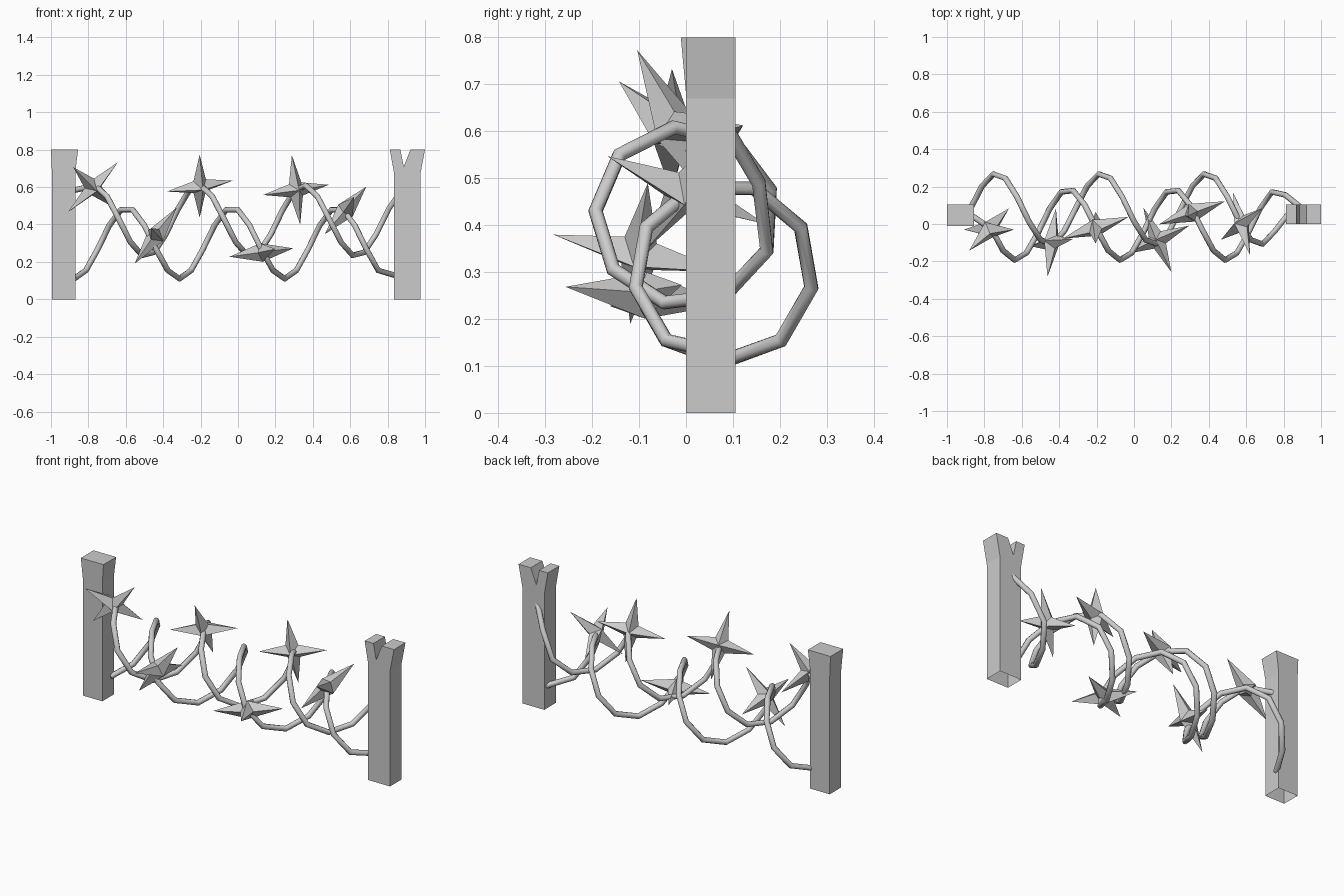
import bpy
from math import sin, cos, pi, radians
from mathutils import Vector

if "Cube" in bpy.data.objects:
    bpy.data.objects.remove(bpy.data.objects["Cube"])


def mesh_object(name, verts, faces):
    me = bpy.data.meshes.new(name)
    me.from_pydata(verts, [], faces)
    me.update()
    ob = bpy.data.objects.new(name, me)
    bpy.context.collection.objects.link(ob)
    return ob


# Posts: a front profile given depth, underside left open
def post(name, profile, y0, y1, flare=0.0):
    n = len(profile)
    verts = [(x, y0 - (flare if z > 0.75 else 0), z) for x, z in profile]
    verts += [(x, y1, z) for x, z in profile]
    faces = [tuple(range(n)), tuple(reversed(range(n, 2 * n)))]
    faces += [(i, i + n, (i + 1) % n + n, (i + 1) % n) for i in range(1, n)]
    return mesh_object(name, verts, faces)


post("left_post",
     [(-0.995, 0), (-0.87, 0), (-0.87, 0.68), (-0.855, 0.8), (-1.0, 0.8), (-0.995, 0.68)],
     0.0, 0.105, 0.011)
post("right_post",
     [(0.835, 0), (0.975, 0), (0.975, 0.67), (1.0, 0.8), (0.922, 0.8),
      (0.886, 0.71), (0.868, 0.8), (0.812, 0.8), (0.835, 0.67)],
     0.0, 0.105)


# Coiled wires: nine straight pieces per turn, ends bent into the posts
def coil(name, x0, phase, cy, cz, ks, start, end):
    pts = list(start)
    for k in ks:
        t = radians(phase + 40 * k)
        pts.append((x0 + 0.0625 * k, cy - 0.19 * sin(t), cz + 0.19 * cos(t)))
    pts += end
    cu = bpy.data.curves.new(name, 'CURVE')
    cu.dimensions = '3D'
    cu.bevel_depth = 0.0155
    cu.bevel_resolution = 2
    cu.use_fill_caps = True
    sp = cu.splines.new('POLY')
    sp.points.add(len(pts) - 1)
    for p, co in zip(sp.points, pts):
        p.co = (*co, 1)
    ob = bpy.data.objects.new(name, cu)
    bpy.context.collection.objects.link(ob)


coil("upper_wire", -0.20, 7, -0.003, 0.42, range(-9, 16),
     [(-0.89, 0.06, 0.58)], [(0.81, 0.155, 0.49), (0.89, 0.09, 0.60)])
coil("lower_wire", -0.313, 180, 0.08, 0.30, range(-9, 18),
     [], [(0.85, 0.085, 0.125)])


# Barbs: four-pointed stars with a raised centre on both sides
def barb(name, centre, a, b, arm=0.188, inner=0.05, thick=0.05):
    c, a = Vector(centre), Vector(a).normalized()
    b = Vector(b)
    b = (b - a * b.dot(a)).normalized()
    n = a.cross(b)
    verts = []
    for i in range(8):
        r = inner if i % 2 else arm
        verts.append(c + r * (a * cos(i * pi / 4) + b * sin(i * pi / 4)))
    verts += [c + n * thick, c - n * thick]
    faces = []
    for i in range(8):
        j = (i + 1) % 8
        faces += [(i, j, 8), (j, i, 9)]
    mesh_object(name, verts, faces)


barbs = [
    ((-0.775, -0.03, 0.60), (0.71, 0, 0.71), (-0.5, -0.6, 0.63)),
    ((-0.44, -0.10, 0.34), (0.6, 0.1, 0.8), (0.2, 0.97, -0.1)),
    ((-0.205, -0.02, 0.605), (0, -0.45, 0.9), (0.92, 0.35, 0.06)),
    ((0.125, -0.085, 0.25), (0.4, -0.92, 0.1), (0.9, 0.4, 0.12)),
    ((0.31, 0.06, 0.585), (-0.12, -0.1, 1), (0.93, 0.33, 0.1)),
    ((0.575, 0.0, 0.475), (0.118, 0.09, 0.135), (0.035, -0.175, 0.06)),
]
for i, args in enumerate(barbs):
    barb(f"barb_{i + 1}", *args)
